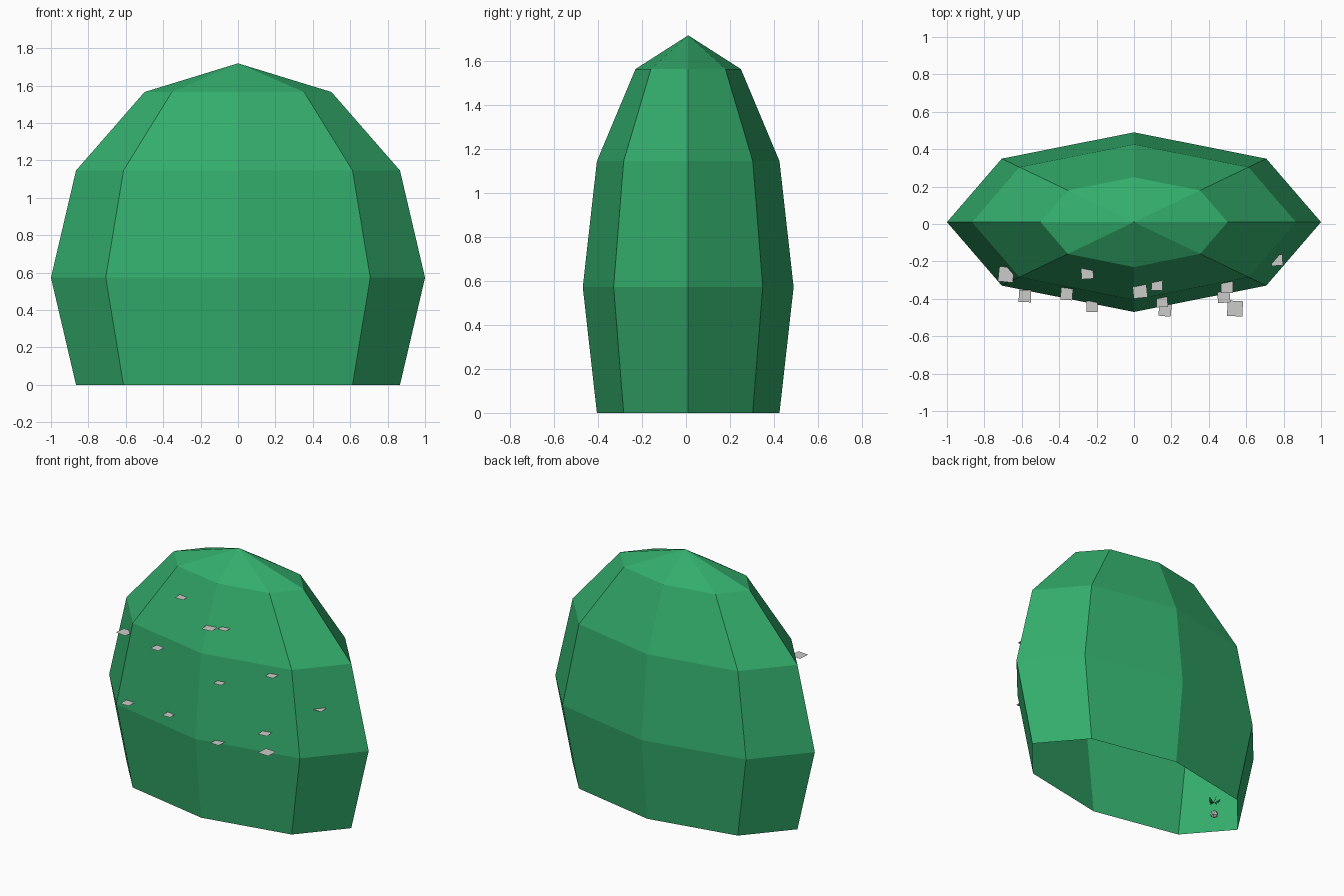
import bpy, bmesh, math
from mathutils import Matrix

if "Cube" in bpy.data.objects:
    bpy.data.objects.remove(bpy.data.objects["Cube"])

def material(name, rgb):
    m = bpy.data.materials.new(name)
    m.diffuse_color = (*rgb, 1)
    m.use_nodes = True
    m.node_tree.nodes["Principled BSDF"].inputs["Base Color"].default_value = m.diffuse_color
    return m

GREEN = material("leaf green", (0.033, 0.42, 0.15))
GREY = material("pale grey", (0.60, 0.60, 0.58))
DARK = material("dark green", (0.01, 0.06, 0.03))

def finish(name, bm, mat):
    me = bpy.data.meshes.new(name)
    bm.to_mesh(me)
    bm.free()
    me.materials.append(mat)
    ob = bpy.data.objects.new(name, me)
    bpy.context.collection.objects.link(ob)
    return ob

# Bush: flattened 8-sided ball, open where it is cut off at the ground
bm = bmesh.new()
bmesh.ops.create_uvsphere(bm, u_segments=8, v_segments=6, radius=1)
low = [v for v in bm.verts if v.co.z < -0.6]
bmesh.ops.delete(bm, geom=low, context='VERTS')
bmesh.ops.transform(bm, verts=bm.verts,
                    matrix=Matrix.Translation((0, 0.01, 0.573)) @ Matrix.Diagonal((1, 0.48, 1.146, 1)))
finish("bush", bm, GREEN)

# Petals: thin level squares scattered over the front (x, y, z, size)
PETALS = [(-.684, -.27, 1.058, .08), (-.583, -.385, .635, .066), (-.25, -.262, 1.415, .064),
          (-.36, -.374, 1.074, .064), (-.225, -.44, .67, .06), (.032, -.358, 1.312, .075),
          (.123, -.326, 1.32, .06), (.15, -.414, .984, .06), (.166, -.46, .589, .066),
          (.497, -.337, 1.097, .062), (.48, -.388, .709, .066), (.54, -.452, .618, .082),
          (.765, -.193, .88, .06)]
bm = bmesh.new()
for i, (x, y, z, s) in enumerate(PETALS):
    turn = Matrix.Rotation(math.radians((i * 5) % 13 - 6), 4, 'Z')
    bmesh.ops.create_grid(bm, x_segments=1, y_segments=1, size=s / 2,
                          matrix=Matrix.Translation((x, y, z)) @ turn)
finish("petals", bm, GREY)

# Small berry hidden inside the hollow bush
bm = bmesh.new()
bmesh.ops.create_icosphere(bm, subdivisions=1, radius=0.028,
                           matrix=Matrix.Translation((-.677, 0, .05)))
finish("berry", bm, GREY)

# Spiky leaf crown above the berry
bm = bmesh.new()
for i in range(5):
    a = math.tau * i / 5
    pts = [(0, 0, 0), (.035 * math.cos(a - .3), .035 * math.sin(a - .3), .0),
           (.04 * math.cos(a), .04 * math.sin(a), .03)]
    bm.faces.new([bm.verts.new((p[0] - .677, p[1], p[2] + .135)) for p in pts])
finish("berry_leaves", bm, DARK)
